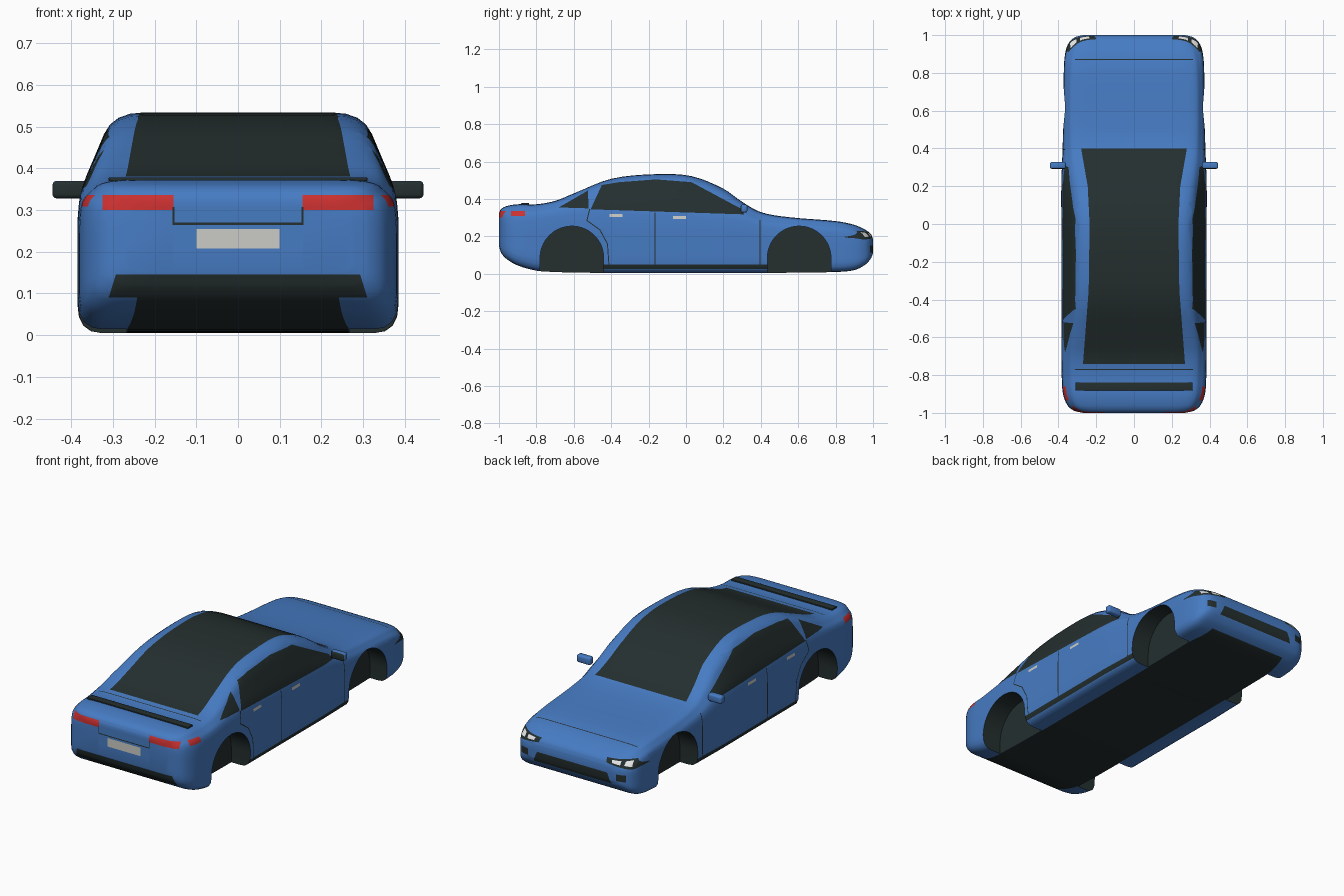
import bpy, bmesh, math
from mathutils import Vector

cube = bpy.data.objects.get("Cube")
if cube:
    bpy.data.objects.remove(cube, do_unlink=True)


def material(name, colour):
    mat = bpy.data.materials.new(name)
    mat.use_nodes = True
    mat.diffuse_color = (*colour, 1)
    mat.node_tree.nodes["Principled BSDF"].inputs["Base Color"].default_value = (*colour, 1)
    return mat


BLUE, DARK, RED, PALE, WHITE = range(5)
materials = [
    material("body blue", (.062, .2, .55)),
    material("dark trim", (.018, .028, .028)),
    material("lamp red", (.6, .03, .03)),
    material("pale grey", (.6, .6, .57)),
    material("lamp white", (.85, .85, .85)),
]


def make_object(name, bm):
    mesh = bpy.data.meshes.new(name)
    bm.to_mesh(mesh)
    bm.free()
    obj = bpy.data.objects.new(name, mesh)
    bpy.context.collection.objects.link(obj)
    for mat in materials:
        mesh.materials.append(mat)
    return obj


def activate(obj):
    bpy.ops.object.select_all(action='DESELECT')
    obj.select_set(True)
    bpy.context.view_layer.objects.active = obj


# Body stations: y, half width, roof half width, bottom, shoulder height, top
stations = [
    (-1, .27, .23, .15, .28, .325), (-.99, .315, .27, .115, .295, .345),
    (-.96, .352, .3, .08, .31, .362), (-.9, .376, .32, .045, .315, .372),
    (-.8, .383, .325, .017, .32, .372), (-.7, .385, .33, .01, .33, .39),
    (-.6, .385, .325, .007, .335, .43), (-.4, .385, .305, .005, .335, .508),
    (-.16, .385, .3, .005, .33, .533), (.03, .385, .3, .005, .325, .522),
    (.2, .385, .305, .005, .315, .455), (.3, .382, .315, .005, .3, .385),
    (.4, .378, .325, .005, .27, .33), (.55, .375, .33, .006, .25, .303),
    (.8, .372, .325, .01, .235, .282), (.9, .365, .31, .02, .22, .262),
    (.96, .345, .28, .05, .195, .235), (.99, .31, .25, .085, .18, .21),
    (1, .27, .22, .11, .165, .185),
]


def smooth_stations(rows, steps=4):
    """Hermite interpolation along the length."""
    rows = [Vector(r) for r in rows]
    last = len(rows) - 1
    slopes = []
    for i in range(last + 1):
        a, b = rows[max(i - 1, 0)], rows[min(i + 1, last)]
        slopes.append((b - a) / (b[0] - a[0]))
    result = []
    for i in range(last):
        a, b = rows[i], rows[i + 1]
        span = b[0] - a[0]
        for k in range(steps):
            t = k / steps
            s = t * t * (3 - 2 * t)
            result.append(a * (1 - s) + b * s
                          + slopes[i] * span * t * (1 - t) ** 2
                          - slopes[i + 1] * span * t * t * (1 - t))
    return result + [rows[last]]


def section(y, w, tw, zb, zs, zt, steps=4):
    """Half cross-section as a quadratic spline, bottom centre to top centre."""
    pts = [(0, zb), (.7 * w, zb), (w, zb), (w, zb + .45 * (zs - zb)), (w, zs),
           ((w + tw) / 2, (zs + zt) / 2), (tw, zt), (.5 * tw, zt), (0, zt)]
    pts = [Vector((x, y, z)) for x, z in pts]
    curve = [pts[0]]
    for i in range(1, len(pts) - 1):
        a = pts[0] if i == 1 else (pts[i - 1] + pts[i]) / 2
        b = pts[-1] if i == len(pts) - 2 else (pts[i] + pts[i + 1]) / 2
        for k in range(1, steps + 1):
            t = k / steps
            curve.append(a * (1 - t) ** 2 + pts[i] * 2 * t * (1 - t) + b * t * t)
    return curve


# Half body loft
body_bm = bmesh.new()
rings = [[body_bm.verts.new(p) for p in section(*row)] for row in smooth_stations(stations)]
for r, s in zip(rings, rings[1:]):
    for i in range(len(r) - 1):
        body_bm.faces.new((r[i], s[i], s[i + 1], r[i + 1]))
body_bm.faces.new(rings[0])
body_bm.faces.new(rings[-1][::-1])
bmesh.ops.recalc_face_normals(body_bm, faces=body_bm.faces)
if sum(f.normal.x for f in body_bm.faces) < 0:
    bmesh.ops.reverse_faces(body_bm, faces=body_bm.faces)
body_bm.normal_update()

# Projections: two drawing axes, facing axis, sign, least distance along it
SIDE, REAR, NOSE = (1, 2, 0, 1, .15), (0, 2, 1, -1, .8), (0, 2, 1, 1, .8)
TOP, UNDER = (0, 1, 2, 1, .2), (0, 1, 2, -1, -.12)


def inside(p, poly):
    hit = False
    for a, b in zip(poly, poly[1:] + poly[:1]):
        if (a[1] > p[1]) != (b[1] > p[1]):
            if p[0] < a[0] + (b[0] - a[0]) * (p[1] - a[1]) / (b[1] - a[1]):
                hit = not hit
    return hit


def paint(view, poly, colour):
    """Cut the outline into the surface and colour the faces inside it."""
    u, v, axis, sign, limit = view
    low = [min(p[i] for p in poly) for i in (0, 1)]
    high = [max(p[i] for p in poly) for i in (0, 1)]
    faces = []
    for f in body_bm.faces:
        if f.normal[axis] * sign < .05 or f.calc_center_median()[axis] * sign < limit:
            continue
        if all(min(q.co[k] for q in f.verts) < high[i] and
               max(q.co[k] for q in f.verts) > low[i] for i, k in enumerate((u, v))):
            faces.append(f)
    geom = list({g for f in faces for g in (f, *f.edges, *f.verts)})
    for a, b in zip(poly, poly[1:] + poly[:1]):
        if not geom:
            return
        co, no = Vector(), Vector()
        co[u], co[v] = a
        no[u], no[v] = b[1] - a[1], a[0] - b[0]
        geom = bmesh.ops.bisect_plane(body_bm, geom=geom, dist=1e-5, plane_co=co,
                                      plane_no=no.normalized())["geom"]
    for f in geom:
        if isinstance(f, bmesh.types.BMFace):
            c = f.calc_center_median()
            if inside((c[u], c[v]), poly):
                f.material_index = colour
    body_bm.normal_update()


def box(u0, v0, u1, v1):
    return [(u0, v0), (u1, v0), (u1, v1), (u0, v1)]


def seam(view, pts, width=.005):
    for a, b in zip(pts, pts[1:]):
        a, b = Vector(a), Vector(b)
        d = (b - a).normalized() * width / 2
        n = Vector((-d.y, d.x))
        paint(view, [tuple(p) for p in (a - d + n, b + d + n, b + d - n, a - d - n)], DARK)


# Glass: one sheet over the roof, plus side windows
paint(TOP, [(-.1, .4), (.28, .4), (.245, .2), (.235, 0), (.24, -.35), (.27, -.74), (-.1, -.74)], DARK)
paint(SIDE, [(-.51, .345), (-.45, .475), (-.36, .49), (-.16, .505), (.03, .49),
             (.3, .345), (.31, .318)], DARK)
paint(SIDE, [(-.68, .355), (-.525, .445), (-.52, .35)], DARK)

# Underbody, bumpers and sill
paint(UNDER, [(-.1, -.985), (.24, -.985), (.265, -.8), (.265, .8), (.24, .93), (-.1, .93)], DARK)
paint(REAR, [(-.1, .09), (.31, .09), (.293, .145), (-.1, .145)], DARK)
paint(NOSE, [(-.1, .09), (.24, .09), (.215, .148), (-.1, .148)], DARK)
paint(NOSE, box(.27, .115, .32, .152), DARK)
paint(SIDE, box(-.44, .025, .44, .05), DARK)

# Lamps, number plate and handles
paint(REAR, box(.155, .3, .325, .336), RED)
paint(SIDE, box(-.935, .308, -.86, .336), RED)
paint(REAR, box(-.1, .208, .1, .255), PALE)
paint(NOSE, [(.2, .222), (.21, .2), (.35, .183), (.372, .195), (.345, .23)], DARK)
paint(NOSE, [(.235, .217), (.24, .204), (.285, .2), (.285, .219)], WHITE)
paint(NOSE, [(.305, .219), (.305, .2), (.34, .196), (.335, .223)], WHITE)
for y, z in ((-.41, .304), (-.07, .293)):
    paint(SIDE, box(y, z, y + .07, z + .015), PALE)

# Panel seams
seam(SIDE, [(-.165, .05), (-.165, .325)])
seam(SIDE, [(.395, .05), (.395, .285)])
seam(SIDE, [(-.515, .345), (-.53, .285), (-.46, .235), (-.42, .16), (-.412, .05)])
seam(TOP, [(-.1, .87), (.31, .87)])
seam(TOP, [(-.1, -.77), (.31, -.77)])
seam(REAR, [(.155, .305), (.155, .267), (-.1, .267)])

body = make_object("body", body_bm)

# Wheel arch cutters
arch_bm = bmesh.new()
for side in (-1, 1):
    for centre in (-.61, .605):
        outline = [(centre + .17 * math.cos(math.pi * k / 32), .085 + .17 * math.sin(math.pi * k / 32))
                   for k in range(33)]
        outline += [(centre - .17, -.1), (centre + .17, -.1)]
        face = arch_bm.faces.new([arch_bm.verts.new((side * .267, y, z)) for y, z in outline])
        out = bmesh.ops.extrude_face_region(arch_bm, geom=[face])["geom"]
        moved = [g for g in out if isinstance(g, bmesh.types.BMVert)]
        bmesh.ops.translate(arch_bm, verts=moved, vec=(side * .25, 0, 0))
bmesh.ops.recalc_face_normals(arch_bm, faces=arch_bm.faces)
for f in arch_bm.faces:
    f.material_index = DARK
cutter = make_object("wheel_arch_cutter", arch_bm)
cutter.hide_render = True

# Mirror the body and cut the arches
mirror = body.modifiers.new("Mirror", 'MIRROR')
mirror.merge_threshold = 1e-4
cut = body.modifiers.new("Arches", 'BOOLEAN')
cut.operation, cut.solver, cut.object = 'DIFFERENCE', 'EXACT', cutter
activate(body)
for name in ("Mirror", "Arches"):
    bpy.ops.object.modifier_apply(modifier=name)
bpy.data.objects.remove(cutter, do_unlink=True)
activate(body)
bpy.ops.object.shade_smooth_by_angle(angle=math.radians(35))


def rounded_block(name, centre, size, bevel, colour):
    bm = bmesh.new()
    bmesh.ops.create_cube(bm, size=1)
    bmesh.ops.scale(bm, vec=size, verts=bm.verts)
    bmesh.ops.bevel(bm, geom=bm.edges[:], offset=bevel, segments=3, profile=.5, affect='EDGES')
    bmesh.ops.translate(bm, vec=centre, verts=bm.verts)
    bm.normal_update()
    for f in bm.faces:
        f.material_index = DARK if f.normal.y < -.5 else colour
    obj = make_object(name, bm)
    activate(obj)
    bpy.ops.object.shade_smooth_by_angle(angle=math.radians(40))


# Door mirrors and boot lip
for side, label in ((1, "left"), (-1, "right")):
    rounded_block(label + "_mirror", (side * .403, .31, .349), (.084, .036, .042), .01, BLUE)
rounded_block("boot_lip", (0, -.86, .374), (.62, .042, .009), .002, DARK)
